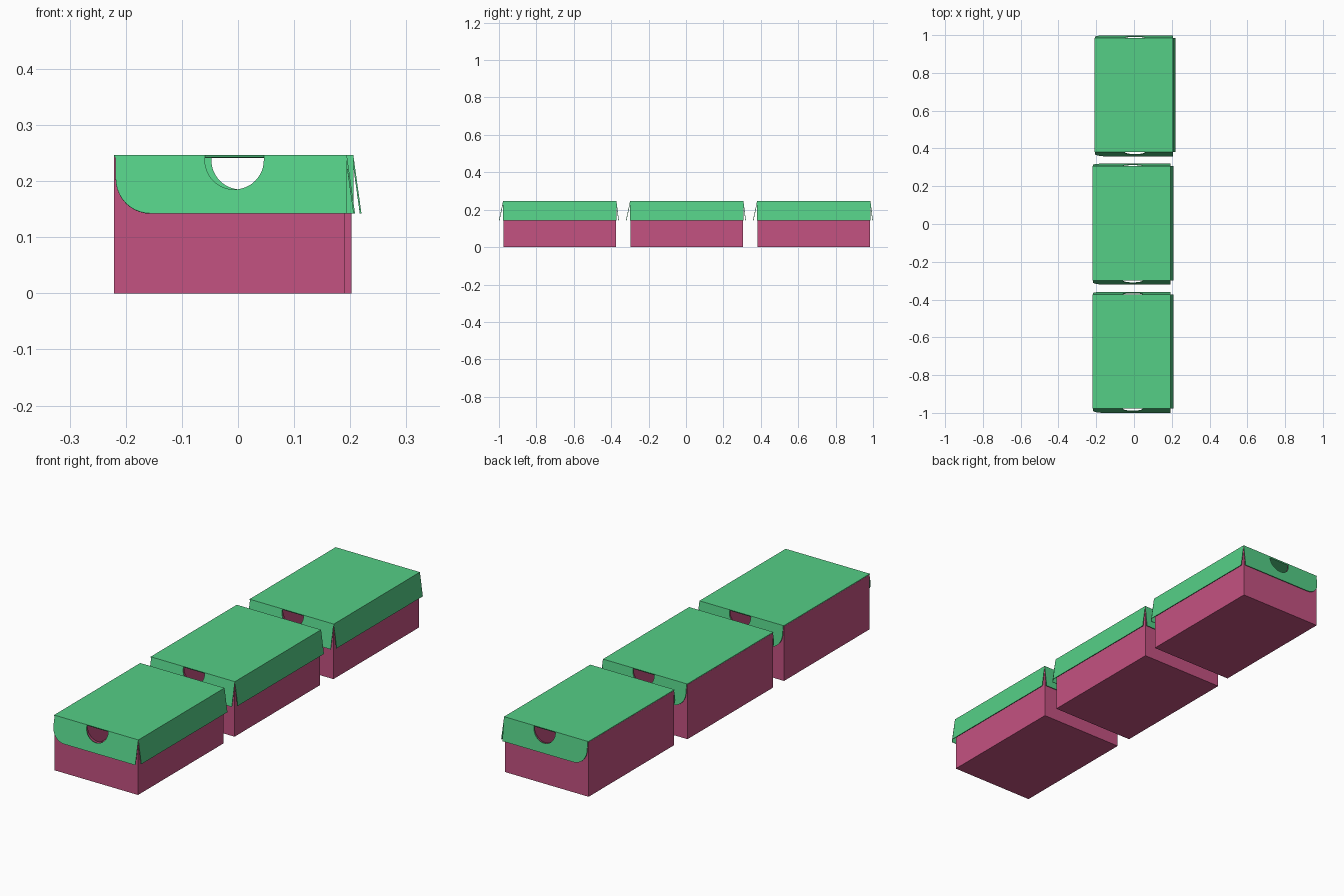
import bpy, bmesh
from math import sin, cos, pi

if "Cube" in bpy.data.objects:
    bpy.data.objects.remove(bpy.data.objects["Cube"])

# Overall measurements of one box (local origin: centre of the body footprint)
W, D = 0.206, 0.301            # half width, half depth of body
TOP, BODY_TOP, FLAP_Z = 0.2465, 0.243, 0.1425
THICK = 0.003
HOLE_X, HOLE_Z, HOLE_R = 0.0085, 0.2375, 0.0525


def material(name, rgb):
    m = bpy.data.materials.new(name)
    m.diffuse_color = (*rgb, 1)
    m.use_nodes = True
    m.node_tree.nodes["Principled BSDF"].inputs["Base Color"].default_value = m.diffuse_color
    return m


PINK = material("pink card", (0.55, 0.085, 0.22))
GREEN = material("green card", (0.09, 0.62, 0.24))


def notch(top):
    """Half-round hand hole, open at the top, left to right (x, z)."""
    arc = [(HOLE_X - HOLE_R * cos(pi * i / 24), HOLE_Z - HOLE_R * sin(pi * i / 24))
           for i in range(25)]
    return [(HOLE_X - HOLE_R, top)] + arc + [(HOLE_X + HOLE_R, top)]


def sheet_object(name, panels, up, mat, loc):
    """Join folded panels into one sheet and thicken it inwards."""
    bm = bmesh.new()
    for p in panels:
        bm.faces.new([bm.verts.new(c) for c in p])
    bmesh.ops.remove_doubles(bm, verts=bm.verts, dist=1e-5)
    bmesh.ops.recalc_face_normals(bm, faces=bm.faces)
    bm.normal_update()
    base = max(bm.faces, key=lambda f: abs(f.normal.z) * f.calc_area())
    if base.normal.z * up < 0:
        bmesh.ops.reverse_faces(bm, faces=bm.faces)
    me = bpy.data.meshes.new(name)
    bm.to_mesh(me)
    bm.free()
    me.materials.append(mat)
    ob = bpy.data.objects.new(name, me)
    ob.location = loc
    bpy.context.collection.objects.link(ob)
    mod = ob.modifiers.new("thickness", 'SOLIDIFY')
    mod.thickness, mod.offset, mod.use_even_offset = THICK, -1, True


def body_panels():
    bottom = [(-W, -D, 0), (W, -D, 0), (W, D, 0), (-W, D, 0)]
    panels = [bottom]
    for s in (-1, 1):
        panels.append([(s * W, -D, 0), (s * W, D, 0),
                       (s * W, D, BODY_TOP), (s * W, -D, BODY_TOP)])
        outline = [(-W, 0), (-W, BODY_TOP)] + notch(BODY_TOP) + [(W, BODY_TOP), (W, 0)]
        panels.append([(x, s * D, z) for x, z in outline])
    return panels


def lid_panels():
    left, right, dy, r = -W + 0.003, W + 0.003, D + 0.002, 0.062
    hole = notch(TOP)
    ends = (left, hole[0][0], hole[-1][0], right)
    # top sheet, hinged along the left
    panels = [[(-W, -dy, TOP)] + [(x, -dy, TOP) for x in ends]
              + [(x, dy, TOP) for x in reversed(ends)] + [(-W, dy, TOP)]]
    # front and back flaps, flared, rounded at the hinge side
    corner = [(left + r - r * sin(pi / 2 * i / 10), FLAP_Z + r - r * cos(pi / 2 * i / 10))
              for i in range(11)]
    outline = [(left, TOP)] + hole + [(right, TOP), (right, FLAP_Z)] + corner
    for s, flare in ((-1, 0.022), (1, 0.013)):
        panels.append([(x, s * (dy + flare * (TOP - z) / (TOP - FLAP_Z)), z)
                       for x, z in outline])
    # long flap on the right
    out = right + 0.0145
    panels.append([(right, -dy, TOP), (right, dy, TOP), (out, dy, FLAP_Z), (out, -dy, FLAP_Z)])
    return panels


# Row of three boxes, the rear one slightly out of line
for place, x, y in (("front", -0.015, -0.675), ("middle", -0.015, 0.004), ("rear", -0.0035, 0.683)):
    sheet_object(place + "_box_body", body_panels(), -1, PINK, (x, y, 0))
    sheet_object(place + "_box_lid", lid_panels(), 1, GREEN, (x, y, 0))
